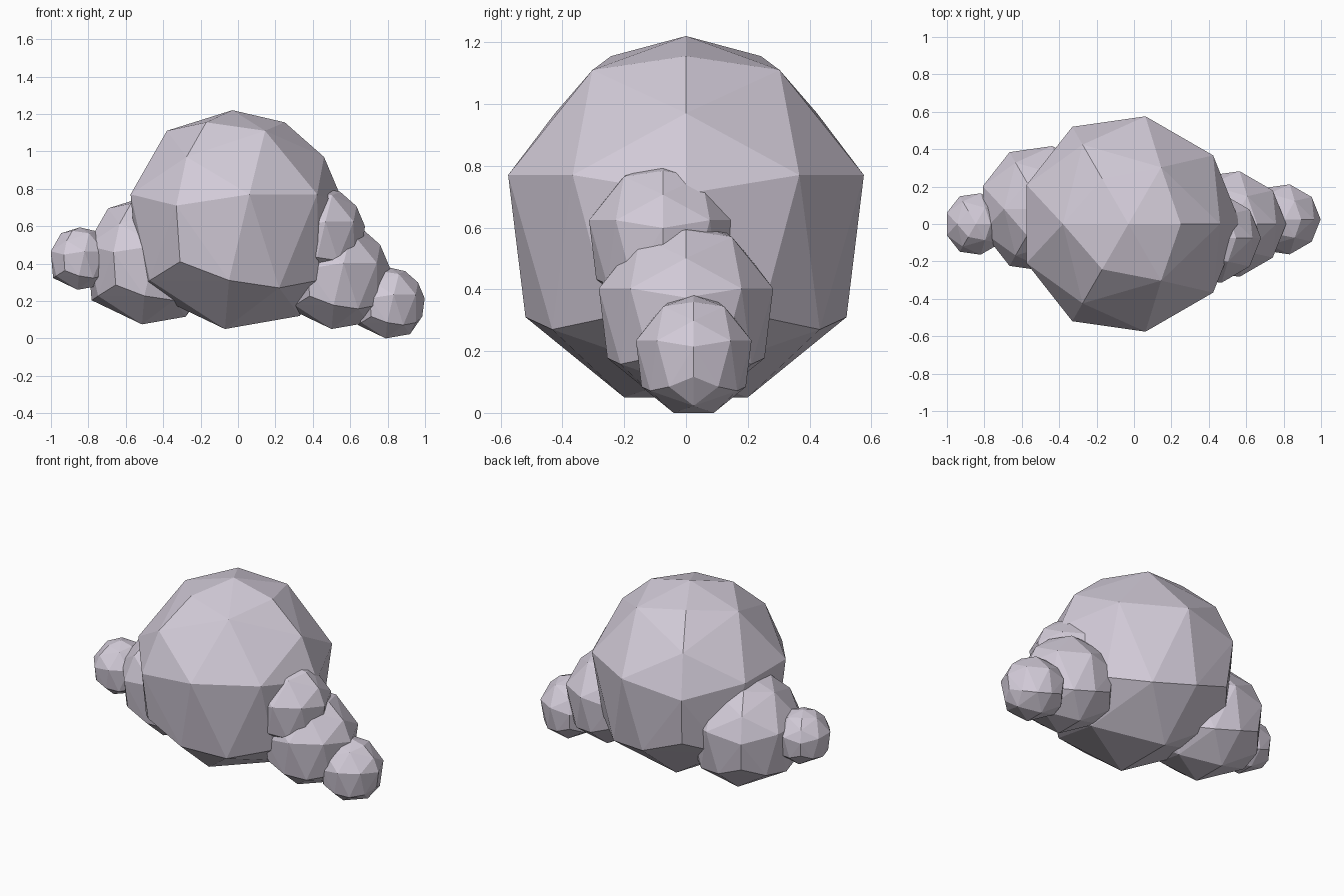
import bpy, bmesh, math

if "Cube" in bpy.data.objects:
    bpy.data.objects.remove(bpy.data.objects["Cube"])

mat = bpy.data.materials.new("pale_lilac_grey")
mat.diffuse_color = (0.65, 0.60, 0.69, 1)
mat.use_nodes = True
mat.node_tree.nodes["Principled BSDF"].inputs["Base Color"].default_value = mat.diffuse_color

# Faceted puff with three-fold symmetry: (radius, height, azimuths in one third)
RINGS = [
    (0.28, 1.105, (0,)),
    (0.35, 1.06, (60,)),
    (0.49, 0.92, (0,)),
    (0.583, 0.72, (39, 81)),
    (0.60, 0.66, (0,)),
    (0.56, 0.36, (0,)),
    (0.52, 0.26, (28, 92)),
    (0.50, 0.22, (60,)),
]


def puff_points():
    pts = [(0, 0, 1.17), (-0.04, 0.2, 0), (-0.04, -0.2, 0), (0.36, 0, 0.07)]
    for r, z, azimuths in RINGS:
        for a in azimuths:
            for turn in (0, 120, 240):
                t = math.radians(a + turn)
                pts.append((r * math.cos(t), r * math.sin(t), z))
    return pts


def puff(name, x, y, base, scale):
    bm = bmesh.new()
    for p in puff_points():
        bm.verts.new([c * scale for c in p])
    hull = bmesh.ops.convex_hull(bm, input=bm.verts[:])
    loose = [v for v in bm.verts if not v.link_faces]
    bmesh.ops.delete(bm, geom=loose, context='VERTS')
    bmesh.ops.recalc_face_normals(bm, faces=bm.faces[:])
    mesh = bpy.data.meshes.new(name)
    bm.to_mesh(mesh)
    bm.free()
    mesh.materials.append(mat)
    ob = bpy.data.objects.new(name, mesh)
    ob.location = (x, y, base)
    bpy.context.collection.objects.link(ob)


# Cloud: one big puff with smaller ones on both sides
puff("main_puff", -0.03, 0, 0.05, 1.0)
puff("left_puff", -0.49, 0.08, 0.075, 0.585)
puff("left_small_puff", -0.846, 0, 0.26, 0.285)
puff("right_puff", 0.52, 0, 0.05, 0.49)
puff("right_upper_puff", 0.43, -0.075, 0.325, 0.415)
puff("right_small_puff", 0.803, 0.025, 0.0, 0.325)
